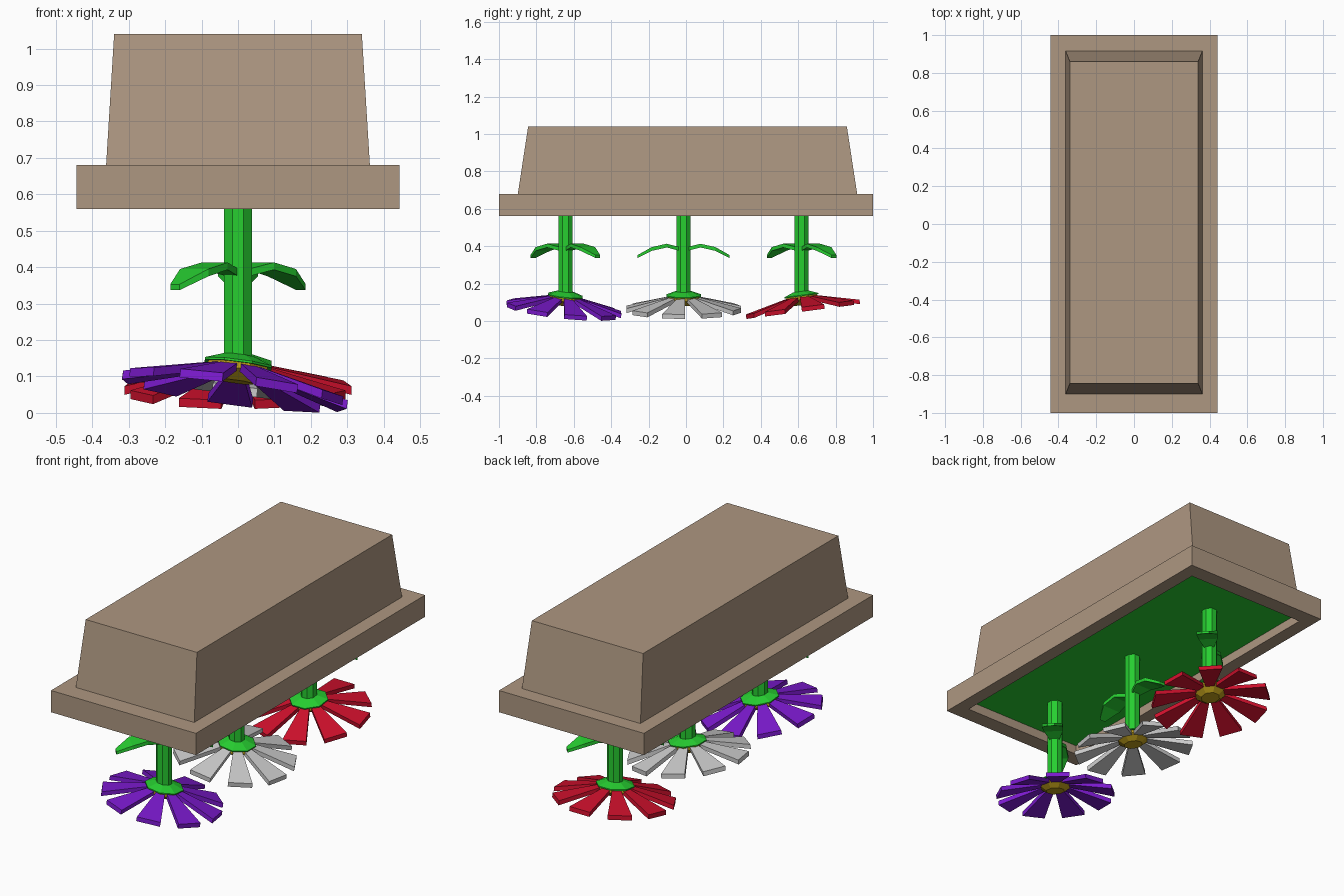
import bpy, bmesh
from math import cos, sin, pi, radians
from mathutils import Vector, Matrix

if "Cube" in bpy.data.objects:
    bpy.data.objects.remove(bpy.data.objects["Cube"])


def material(name, rgb):
    m = bpy.data.materials.new(name)
    m.diffuse_color = (*rgb, 1)
    m.use_nodes = True
    m.node_tree.nodes["Principled BSDF"].inputs["Base Color"].default_value = m.diffuse_color
    return m


BROWN = material("clay_brown", (0.42, 0.31, 0.22))
GREEN = material("leaf_green", (0.02, 0.62, 0.03))
GOLD = material("gold", (0.50, 0.33, 0.01))
PURPLE = material("purple", (0.20, 0.01, 0.62))
WHITE = material("pale_grey", (0.55, 0.55, 0.55))
RED = material("red", (0.62, 0.005, 0.025))


def finish(bm, name, mat):
    bmesh.ops.recalc_face_normals(bm, faces=bm.faces)
    me = bpy.data.meshes.new(name)
    bm.to_mesh(me)
    bm.free()
    me.materials.append(mat)
    ob = bpy.data.objects.new(name, me)
    bpy.context.collection.objects.link(ob)
    return ob


def loft(bm, loops, matrix=Matrix()):
    """Skin a list of equal-length point loops and cap both ends."""
    rows = [[bm.verts.new(matrix @ Vector(p)) for p in lp] for lp in loops]
    n = len(rows[0])
    for a, b in zip(rows, rows[1:]):
        for i in range(n):
            j = (i + 1) % n
            bm.faces.new((a[i], a[j], b[j], b[i]))
    bm.faces.new(rows[0])
    bm.faces.new(rows[-1])


def rect(hx, hy, z, oy=0):
    return [(-hx, oy - hy, z), (hx, oy - hy, z), (hx, oy + hy, z), (-hx, oy + hy, z)]


def ring(r, z, n=8):
    return [(r * cos(2 * pi * (i + .5) / n), r * sin(2 * pi * (i + .5) / n), z) for i in range(n)]


def blade(stations):
    """Flat strip running along +x: (distance, half width, height, thickness)."""
    return [[(x, -w, z - t / 2), (x, w, z - t / 2), (x, w, z + t / 2), (x, -w, z + t / 2)]
            for x, w, z, t in stations]


def lathe(name, profile, mat, matrix):
    bm = bmesh.new()
    loft(bm, [ring(r, z) for r, z in profile], matrix)
    return finish(bm, name, mat)


# Upturned planter: recess, rim and tapered body in one skin
bm = bmesh.new()
loft(bm, [rect(.368, .912, .62), rect(.368, .912, .56), rect(.443, 1, .56),
          rect(.443, 1, .68), rect(.362, .907, .68, .008), rect(.34, .852, 1.04, .008)])
finish(bm, "planter_box", BROWN)

# Grass filling the recess
bm = bmesh.new()
loft(bm, [rect(.367, .911, .61), rect(.367, .911, .618)])
finish(bm, "grass_bed", GREEN)


def flower(label, y, color, slope, phase, leaf_angle):
    place = Matrix.Translation((0, y, 0))
    normal = Vector((-slope[0], -slope[1], 1))
    tilt = Vector((0, 0, 1)).rotation_difference(normal).to_matrix().to_4x4()
    head = place @ Matrix.Translation((0, 0, .13)) @ tilt

    lathe(label + "_stem", [(.041, .612), (.041, .14)], GREEN, place)
    # Flower head: green collar and gold centre
    lathe(label + "_collar", [(.045, .028), (.10, .008), (.10, .002)], GREEN, head)
    lathe(label + "_centre", [(.088, .003), (.092, -.015), (.05, -.045)], GOLD, head)

    # Nine drooping petals
    bm = bmesh.new()
    for i in range(9):
        turn = Matrix.Rotation(radians(phase + 40 * i), 4, 'Z')
        loft(bm, blade([(.05, .018, -.006, .022), (.305, .062, -.068, .024)]), head @ turn)
    finish(bm, label + "_petals", color)

    # Pair of arched leaves
    bm = bmesh.new()
    for a in (leaf_angle, leaf_angle + 180):
        turn = Matrix.Rotation(radians(a), 4, 'Z')
        loft(bm, blade([(.02, .022, .385, .02), (.09, .05, .403, .02),
                        (.17, .055, .385, .02), (.245, .018, .345, .016)]), place @ turn)
    finish(bm, label + "_leaves", GREEN)


flower("purple_flower", -.645, PURPLE, (-.13, -.10), 92, 45)
flower("white_flower", -.013, WHITE, (-.13, 0), 70, 90)
flower("red_flower", .618, RED, (0, .13), 90, 45)
